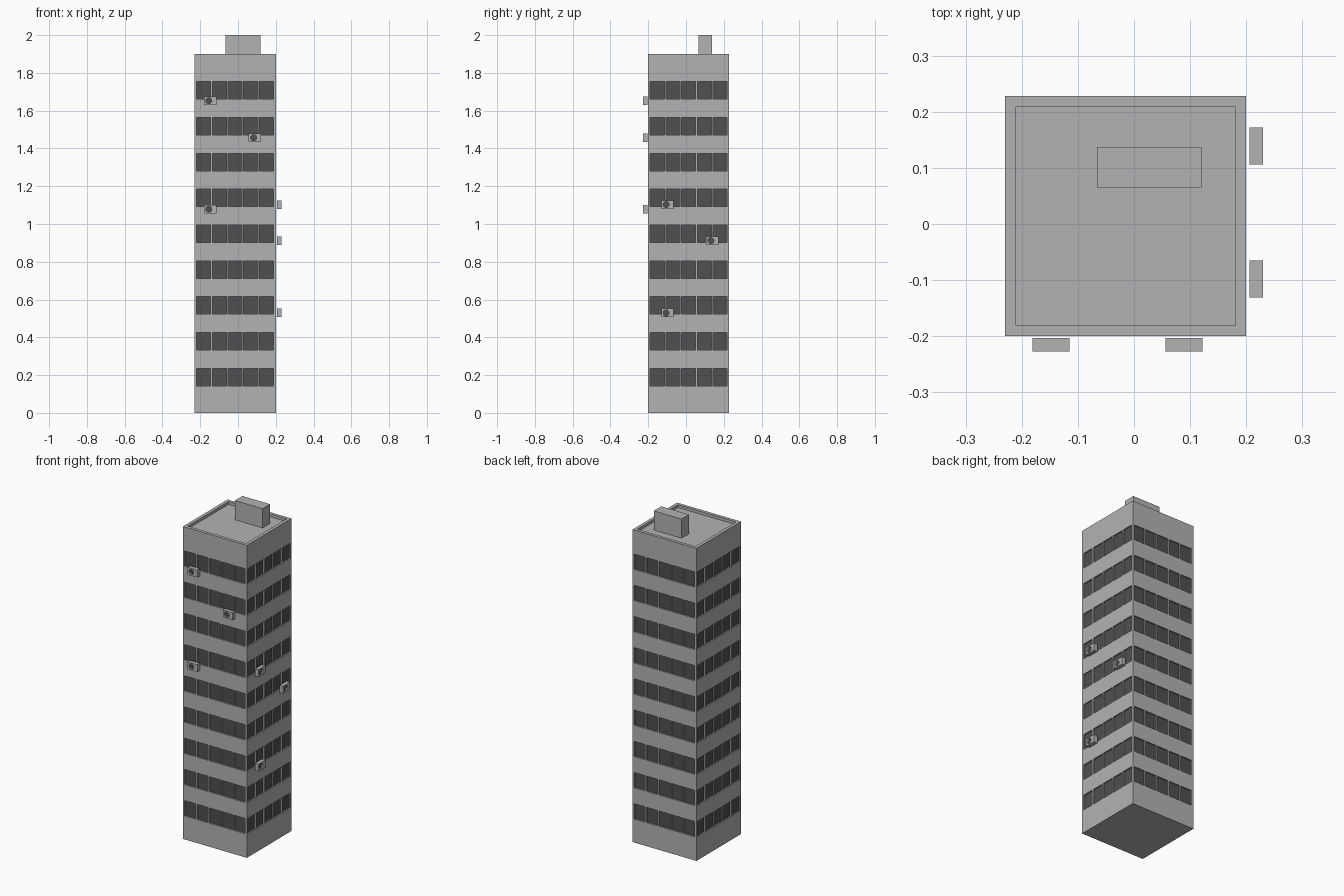
import bpy, bmesh
from math import pi
from mathutils import Matrix, Vector

if "Cube" in bpy.data.objects:
    bpy.data.objects.remove(bpy.data.objects["Cube"])

X0, X1, Y0, Y1, H = -0.23, 0.20, -0.20, 0.228, 1.90
ROWS, COLS = 9, 5

dark = bpy.data.materials.new("dark_glass")
dark.diffuse_color = (0.08, 0.08, 0.08, 1)
dark.use_nodes = True
dark.node_tree.nodes["Principled BSDF"].inputs["Base Color"].default_value = dark.diffuse_color
wall_mat = bpy.data.materials.new("wall_grey")
wall_mat.diffuse_color = (0.45, 0.45, 0.45, 1)
wall_mat.use_nodes = True
wall_mat.node_tree.nodes["Principled BSDF"].inputs["Base Color"].default_value = wall_mat.diffuse_color


def finish(name, bm, mats=()):
    me = bpy.data.meshes.new(name)
    bm.to_mesh(me)
    bm.free()
    for m in mats:
        me.materials.append(m)
    ob = bpy.data.objects.new(name, me)
    bpy.context.collection.objects.link(ob)
    return ob


def box(bm, lo, hi):
    lo, hi = Vector(lo), Vector(hi)
    m = Matrix.Translation((lo + hi) / 2) @ Matrix.Diagonal((*(hi - lo), 1))
    return bmesh.ops.create_cube(bm, size=1, matrix=m)


# Tower: each wall is a grid whose window cells are pushed inward
bm = bmesh.new()
windows = []
zs = [0]
for r in range(ROWS):
    zs += [0.143 + 0.1897 * r, 0.236 + 0.1897 * r]
zs.append(H)


def wall(a, b):
    a, b = Vector(a), Vector(b)
    length = (b - a).length
    us = [0]
    for c in range(COLS):
        us += [0.0105 + 0.0833 * c, 0.0105 + 0.0833 * c + 0.0745]
    us.append(length)
    g = [[bm.verts.new((*(a.lerp(b, u / length)), z)) for z in zs] for u in us]
    for i in range(len(us) - 1):
        for j in range(len(zs) - 1):
            f = bm.faces.new((g[i][j], g[i + 1][j], g[i + 1][j + 1], g[i][j + 1]))
            if i % 2 and j % 2:
                windows.append(f)


corners = [(X0, Y0), (X1, Y0), (X1, Y1), (X0, Y1)]
for i in range(4):
    wall(corners[i], corners[(i + 1) % 4])
bm.normal_update()
bmesh.ops.inset_individual(bm, faces=windows, thickness=0, depth=-0.008)
for f in windows:
    f.material_index = 1

# Base and sunken roof inside a parapet
bm.faces.new([bm.verts.new((x, y, 0)) for x, y in reversed(corners)])
roof = bm.faces.new([bm.verts.new((x, y, H)) for x, y in corners])
bm.normal_update()
bmesh.ops.inset_individual(bm, faces=[roof], thickness=0.0195, use_even_offset=True)
bmesh.ops.inset_individual(bm, faces=[roof], thickness=0, depth=-0.017)
bmesh.ops.remove_doubles(bm, verts=bm.verts, dist=1e-5)
finish("tower", bm, (wall_mat, dark))

# Rooftop stair house
bm = bmesh.new()
box(bm, (-0.066, 0.065, H - 0.017), (0.12, 0.137, 2.0))
finish("roof_house", bm, (wall_mat,))


# Air conditioner: box with a round sunken fan, front facing -y
def air_conditioner(n, pos, turn):
    w, d, h = 0.066, 0.024, 0.045
    bm = bmesh.new()
    box(bm, (-w / 2, -d / 2, -h / 2), (w / 2, d / 2, h / 2))
    bm.normal_update()
    front = min(bm.faces, key=lambda f: f.calc_center_median().y)
    cs = [v.co.copy() for v in front.verts]
    bm.faces.remove(front)
    rim = bmesh.ops.create_circle(
        bm, segments=16, radius=0.016, cap_ends=True,
        matrix=Matrix.Translation((-0.007, -d / 2, 0)) @ Matrix.Rotation(pi / 2, 4, 'X'))["verts"]
    fan = rim[0].link_faces[0]
    outer = [v for v in bm.verts if any((v.co - c).length < 1e-6 for c in cs)]
    edges = list(fan.edges) + [e for e in bm.edges if all(v in outer for v in e.verts)]
    bmesh.ops.triangle_fill(bm, edges=edges, use_beauty=True, normal=(0, -1, 0))
    # drop any fill triangles that cover the fan itself
    extra = [f for f in bm.faces if f is not fan and all(v in rim for v in f.verts)]
    bmesh.ops.delete(bm, geom=extra, context='FACES_ONLY')
    fan.normal_update()
    if fan.normal.y > 0:
        fan.normal_flip()
    bmesh.ops.inset_individual(bm, faces=[fan], thickness=0, depth=-0.008)
    fan.material_index = 1
    bmesh.ops.recalc_face_normals(bm, faces=bm.faces)
    ob = finish(f"air_conditioner_{n}", bm, (wall_mat, dark))
    ob.location = pos
    ob.rotation_euler.z = turn


units = [((-0.148, -0.215, z), 0) for z in (1.653, 1.078)]
units += [((0.0895, -0.215, 1.457), 0)]
units += [((0.218, -0.098, z), pi / 2) for z in (1.103, 0.529)]
units += [((0.218, 0.139, 0.912), pi / 2)]
for n, (p, t) in enumerate(units, 1):
    air_conditioner(n, p, t)
